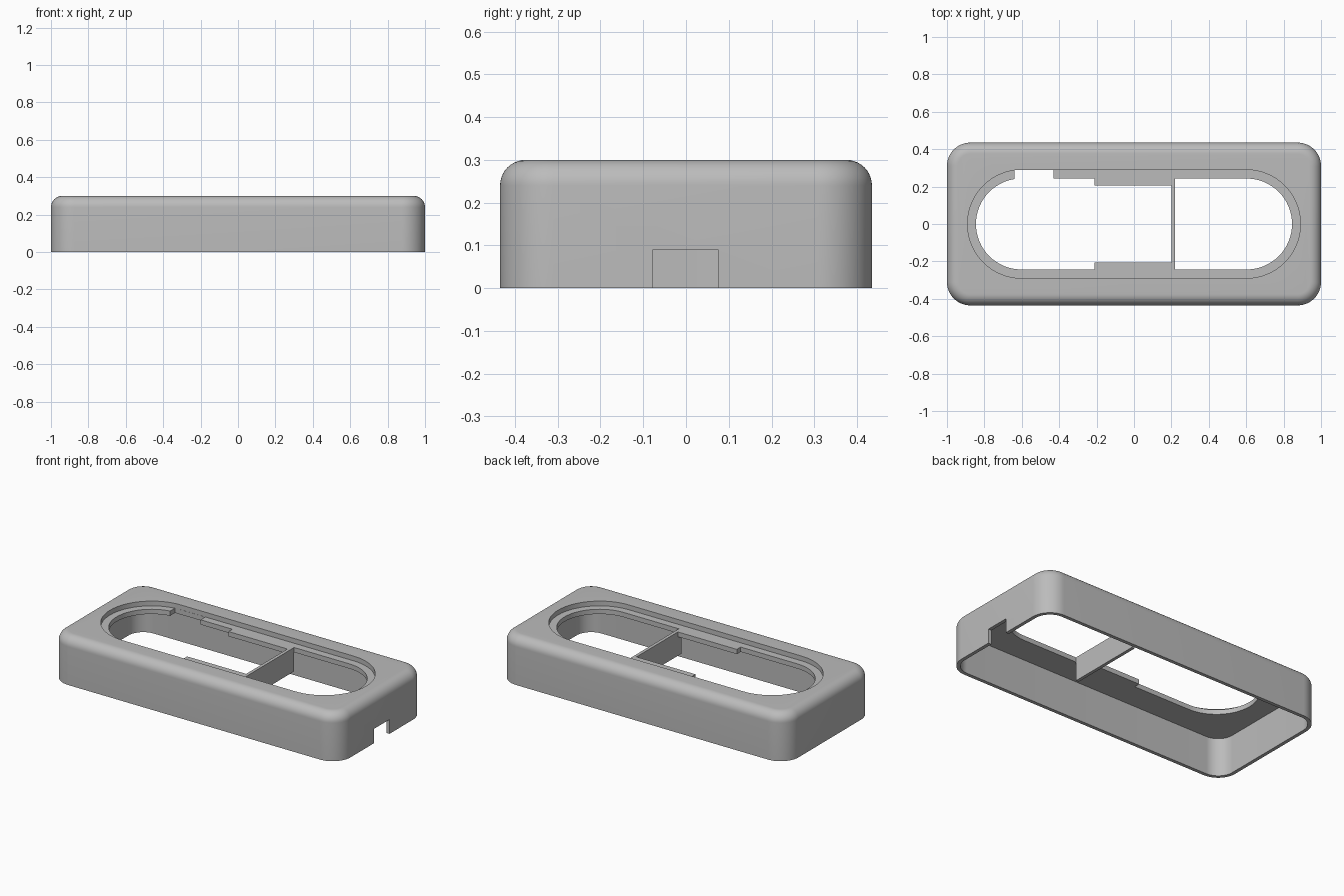
import bpy, bmesh, math

if "Cube" in bpy.data.objects:
    bpy.data.objects.remove(bpy.data.objects["Cube"])

grey = bpy.data.materials.new("plastic_grey")
grey.diffuse_color = (0.5, 0.5, 0.5, 1)
grey.use_nodes = True
grey.node_tree.nodes["Principled BSDF"].inputs["Base Color"].default_value = grey.diffuse_color


def rounded_rect(hx, hy, r, z, n=16):
    """Ring of points around a rounded rectangle (r = hy gives a stadium)."""
    pts = []
    for k, (sx, sy) in enumerate([(1, 1), (-1, 1), (-1, -1), (1, -1)]):
        for i in range(n + 1):
            a = math.radians(90) * (k + i / n)
            pts.append((sx * (hx - r) + r * math.cos(a),
                        sy * (hy - r) + r * math.sin(a), z))
    return pts


def loft(name, rings):
    """Closed solid through rings of equal point count."""
    bm = bmesh.new()
    loops = [[bm.verts.new(p) for p in ring] for ring in rings]
    for a, b in zip(loops, loops[1:]):
        for i in range(len(a)):
            j = (i + 1) % len(a)
            bm.faces.new((a[i], a[j], b[j], b[i]))
    bm.faces.new(loops[0][::-1])
    bm.faces.new(loops[-1])
    bmesh.ops.remove_doubles(bm, verts=bm.verts, dist=1e-5)
    bmesh.ops.recalc_face_normals(bm, faces=bm.faces)
    me = bpy.data.meshes.new(name)
    bm.to_mesh(me)
    bm.free()
    me.materials.append(grey)
    ob = bpy.data.objects.new(name, me)
    bpy.context.collection.objects.link(ob)
    return ob


def prism(name, hx, hy, r, z0, z1):
    return loft(name, [rounded_rect(hx, hy, r, z) for z in (z0, z1)])


def box(name, x0, x1, y0, y1, z0, z1):
    return loft(name, [[(x0, y0, z), (x1, y0, z), (x1, y1, z), (x0, y1, z)]
                       for z in (z0, z1)])


def cut(target, cutter):
    cutter.hide_render = True
    mod = target.modifiers.new("cut", 'BOOLEAN')
    mod.operation, mod.solver, mod.object = 'DIFFERENCE', 'EXACT', cutter
    bpy.context.view_layer.objects.active = target
    bpy.ops.object.modifier_apply(modifier=mod.name)
    bpy.data.objects.remove(cutter)


# Outer case with filleted top edge
HX, HY, R, F, TOP = 1.0, 0.435, 0.125, 0.06, 0.3
LEDGE, CEIL = 0.27, 0.24
rings = [rounded_rect(HX, HY, R, 0)]
for i in range(11):
    a = math.radians(9 * i)
    d = F * (1 - math.cos(a))
    rings.append(rounded_rect(HX - d, HY - d, R - d, TOP - F + F * math.sin(a)))
case = loft("case_shell", rings)

# Hollow inside, top recess, window, clip notch and cable port
cut(case, prism("cavity_cutter", HX - 0.022, HY - 0.022, R - 0.022, -0.1, CEIL))
cut(case, prism("recess_cutter", 0.89, 0.29, 0.29, LEDGE, 0.4))
cut(case, prism("window_cutter", 0.845, 0.243, 0.243, 0.1, 0.4))
cut(case, box("notch_cutter", -0.64, -0.43, 0.2, 0.289, 0.1, 0.4))
cut(case, box("port_cutter", 0.9, 1.1, -0.077, 0.075, -0.1, 0.09))

# Smooth curved sides, crisp edges
bpy.ops.object.select_all(action='DESELECT')
case.select_set(True)
bpy.context.view_layer.objects.active = case
bpy.ops.object.shade_smooth_by_angle(angle=math.radians(30))

# Support tabs on the ledge, both sides
for side, s in (("back", 1), ("front", -1)):
    ys = sorted((s * 0.205, s * 0.243))
    box("support_tab_" + side, -0.21, 0.2, ys[0], ys[1], CEIL, LEDGE)

# Divider wall across the window
box("divider_wall", 0.2, 0.22, -0.243, 0.243, 0.12, LEDGE)
